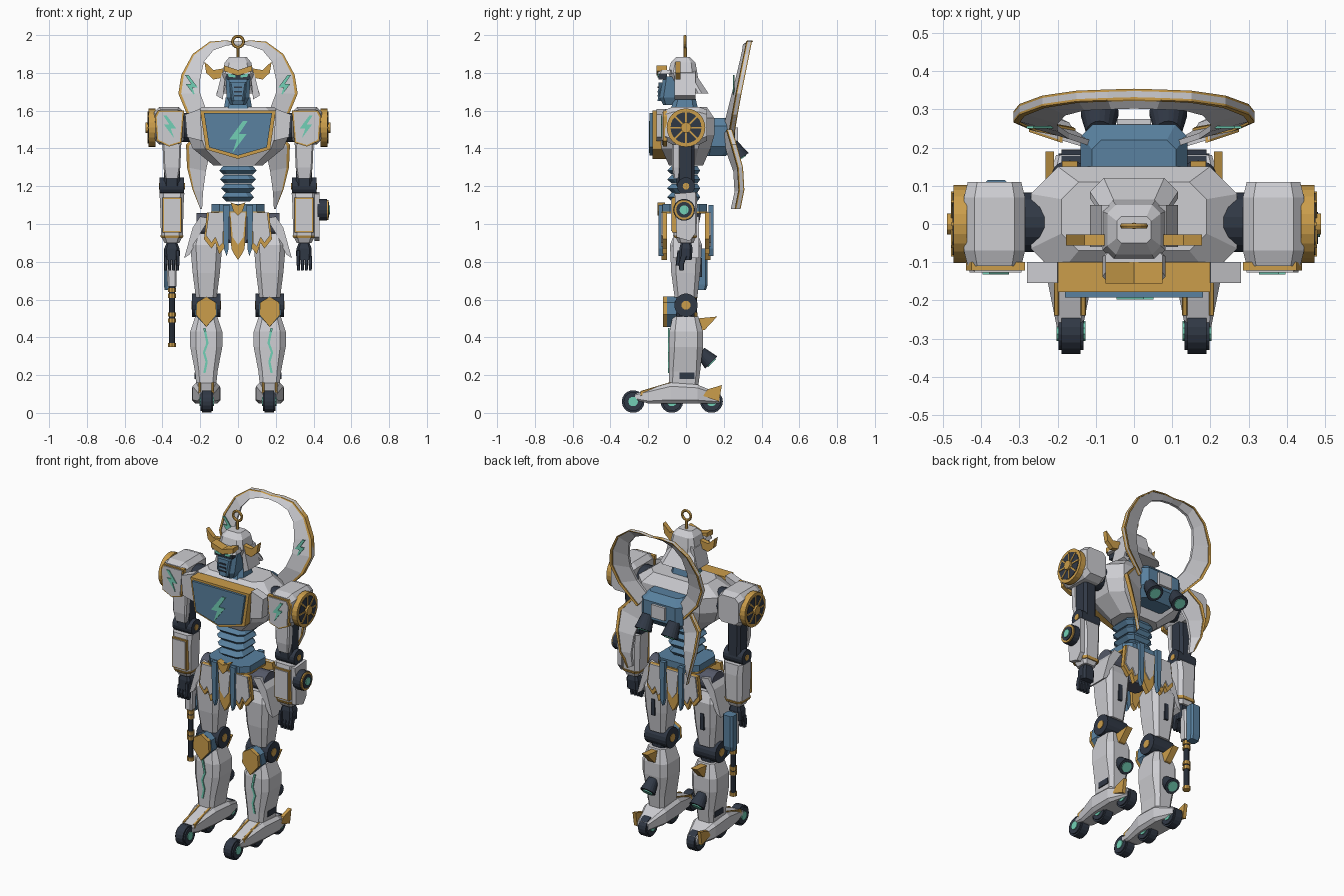
import bpy, bmesh, math
from mathutils import Vector, Matrix

cube = bpy.data.objects.get("Cube")
if cube:
    bpy.data.objects.remove(cube, do_unlink=True)


def material(name, r, g, b):
    m = bpy.data.materials.new(name)
    m.use_nodes = True
    m.diffuse_color = (r, g, b, 1)
    m.node_tree.nodes["Principled BSDF"].inputs["Base Color"].default_value = (r, g, b, 1)
    return m


white = material("armour white", .61, .61, .64)
blue = material("steel blue", .1, .22, .35)
gold = material("gold trim", .6, .34, .07)
dark = material("dark frame", .03, .04, .06)
mint = material("glowing mint", .17, .63, .47)
grey = material("joint grey", .09, .1, .14)


def finish(name, bm, mat, mirror=False):
    """Turn a bmesh into an object, optionally with a twin on the other side."""
    bmesh.ops.recalc_face_normals(bm, faces=bm.faces)
    for side in (("left_", "right_") if mirror else ("",)):
        if side == "right_":
            bmesh.ops.scale(bm, vec=(-1, 1, 1), verts=bm.verts)
            bmesh.ops.reverse_faces(bm, faces=bm.faces)
        mesh = bpy.data.meshes.new(side + name)
        bm.to_mesh(mesh)
        mesh.materials.append(mat)
        bpy.context.collection.objects.link(bpy.data.objects.new(side + name, mesh))
    bm.free()


def skin(bm, rings):
    """Join rings of points into a closed solid."""
    rows = [[bm.verts.new(p) for p in ring] for ring in rings]
    n = len(rows[0])
    for a, b in zip(rows, rows[1:]):
        for i in range(n):
            bm.faces.new((a[i], a[(i + 1) % n], b[(i + 1) % n], b[i]))
    bm.faces.new(rows[0])
    bm.faces.new(rows[-1])


def loft(name, mat, stations, cx=0, axis="z", cut=.35, mirror=False):
    """Chamfered boxes (position, half width, low, high) joined along an axis."""
    rings = []
    for w, hx, lo, hi in stations:
        hv, mid = (hi - lo) / 2, (hi + lo) / 2
        c = cut * min(hx, hv)
        quarter = [(hx, hv - c), (hx - c, hv)]
        pts = quarter + [(-u, v) for u, v in quarter[::-1]]
        pts += [(-u, -v) for u, v in pts]
        rings.append([(cx + u, v + mid, w) if axis == "z" else (cx + u, w, v + mid) for u, v in pts])
    bm = bmesh.new()
    skin(bm, rings)
    finish(name, bm, mat, mirror)


def prism(name, mat, pts, a, b, axis="y", mirror=False):
    """Outline in (x, z) or (y, z) pushed from a to b."""
    bm = bmesh.new()
    skin(bm, [[(u, w, v) if axis == "y" else (w, u, v) for u, v in pts] for w in (a, b)])
    finish(name, bm, mat, mirror)


def rect(x0, x1, z0, z1):
    return [(x0, z0), (x1, z0), (x1, z1), (x0, z1)]


def sym(half):
    """Complete an outline from its +x half, listed top to bottom."""
    return half + [(-x, z) for x, z in half[::-1] if x]


def shifted(pts, cx):
    return [(x + cx, z) for x, z in pts]


def cyl(name, mat, loc, r, depth, axis=(1, 0, 0), r2=None, segs=18, mirror=False):
    bm = bmesh.new()
    turn = Vector((0, 0, 1)).rotation_difference(Vector(axis)).to_matrix().to_4x4()
    bmesh.ops.create_cone(bm, cap_ends=True, segments=segs, radius1=r, radius2=r if r2 is None else r2,
                          depth=depth, matrix=Matrix.Translation(loc) @ turn)
    finish(name, bm, mat, mirror)


def bolt(name, cx, cz, size, y, mirror=False):
    shape = [(.15, .5), (-.27, -.07), (-.03, -.07), (-.18, -.5), (.27, .1), (.03, .1), (.3, .5)]
    prism(name, mint, [(cx + u * size, cz + v * size) for u, v in shape], y, y + .006, mirror=mirror)


def wing(name, stations):
    """Curved blade: outer and inner edge points with a gold outer rim."""
    for part, mat, end, t in (("blade", white, 1, .008), ("rim", gold, .13, .014)):
        rings = []
        for xo, zo, xi, zi, y in stations:
            outer, inner = Vector((xo, y, zo)), Vector((xi, y - .03, zi))
            inner = outer.lerp(inner, end)
            off = Vector((0, t, 0))
            rings.append([outer + off, inner + off, inner - off, outer - off])
        bm = bmesh.new()
        skin(bm, rings)
        finish(name + "_" + part, bm, mat, True)


# Head
loft("helmet", white, [(1.73, .075, -.06, .07), (1.8, .082, -.095, .06), (1.855, .07, -.08, .05), (1.885, .045, -.05, .02)])
loft("neck_guard", white, [(1.69, .115, .03, .12), (1.78, .08, -.01, .06)], cut=.8)
prism("cheek_flap", white, [(.065, 1.81), (.085, 1.8), (.115, 1.68), (.08, 1.66)], -.06, .05, mirror=True)
loft("face", blue, [(1.63, .04, -.12, -.03), (1.67, .06, -.14, -.02), (1.78, .066, -.12, -.02)])
prism("eye_band", dark, rect(-.06, .06, 1.765, 1.8), -.145, -.1)
prism("eye", mint, [(.012, 1.775), (.05, 1.78), (.055, 1.797), (.015, 1.787)], -.152, -.144, mirror=True)
loft("mouth_guard", blue, [(1.65, .03, -.15, -.1), (1.75, .045, -.145, -.1)])
for i in range(3):
    prism("mouth_slot", dark, rect(-.022, .022, 1.675 + i * .022, 1.683 + i * .022), -.152, -.146)
loft("brim", white, [(1.795, .083, -.152, -.07), (1.815, .075, -.14, -.07)])
prism("brow_band", gold, sym([(0, 1.815), (.075, 1.84), (.075, 1.81), (0, 1.785)]), -.156, -.1)
prism("horn", gold, [(.06, 1.78), (.07, 1.825), (.13, 1.815), (.178, 1.86), (.168, 1.8), (.13, 1.765)], -.056, -.028, mirror=True)
loft("neck", blue, [(1.58, .08, -.09, .07), (1.67, .065, -.06, .05)])
cyl("ring_post", gold, (0, -.005, 1.905), .009, .06, (0, 0, 1), segs=8)
bpy.ops.mesh.primitive_torus_add(location=(0, -.005, 1.965), rotation=(math.pi / 2, 0, 0),
                                 major_radius=.029, minor_radius=.008, major_segments=18, minor_segments=6)
bpy.context.object.name = "top_ring"
bpy.context.object.data.materials.append(gold)

# Torso and backpack
loft("torso", white, [(1.31, .13, -.09, .09), (1.4, .24, -.13, .13), (1.47, .27, -.135, .15), (1.56, .27, -.135, .15), (1.62, .19, -.07, .11)], cut=.5)
panel = sym([(.2, 1.6), (.17, 1.395), (0, 1.345)])
prism("chest_frame", gold, panel, -.178, -.1)
prism("chest_panel", blue, [(x * .9, 1.49 + (z - 1.49) * .88) for x, z in panel], -.192, -.17)
bolt("chest_bolt", 0, 1.46, .17, -.197)
prism("collar_plate", white, [(.2, 1.61), (.28, 1.58), (.27, 1.46), (.19, 1.44)], -.155, -.1, mirror=True)
loft("backpack", blue, [(1.36, .1, .1, .21), (1.41, .14, .1, .26), (1.52, .14, .1, .26), (1.56, .11, .1, .22)], cut=.4)
prism("backpack_plate", white, rect(-.045, .045, 1.43, 1.51), .25, .275)
down = (0, .55, -.83)
cyl("back_thruster", dark, (.09, .265, 1.385), .035, .09, down, .05, mirror=True)
cyl("back_thruster_glow", mint, (.09, .29, 1.347), .032, .008, down, mirror=True)

# Wings
wing("upper_wing", [(0, 1.965, 0, 1.95, .34), (.07, 1.972, .06, 1.945, .338), (.15, 1.965, .13, 1.92, .335),
                    (.24, 1.9, .18, 1.86, .322), (.3, 1.79, .2, 1.77, .3), (.316, 1.69, .2, 1.69, .28),
                    (.27, 1.58, .17, 1.61, .26), (.16, 1.46, .11, 1.53, .24)])
bolt("wing_bolt", .245, 1.73, .12, .25, True)
wing("lower_wing", [(.2, 1.5, .1, 1.47, .23), (.275, 1.42, .15, 1.37, .255), (.27, 1.3, .17, 1.28, .288),
                    (.24, 1.18, .185, 1.17, .295), (.2, 1.08, .19, 1.08, .275)])

# Waist, belt and skirt
for i in range(4):
    z = 1.12 + i * .047
    w = .075 + i * .005
    loft("waist_rib", blue, [(z, w - .012, -.075, .06), (z + .022, w + .01, -.1, .075), (z + .046, w - .012, -.075, .06)])
loft("belt", blue, [(1.065, .14, -.125, .11), (1.105, .14, -.125, .11)])
loft("belt_trim", gold, [(1.055, .143, -.128, .113), (1.066, .143, -.128, .113)])
loft("pelvis", grey, [(.9, .06, -.05, .05), (1.06, .11, -.08, .08)])
prism("buckle", gold, sym([(0, 1.1), (.04, 1.115), (.025, 1.07), (0, 1.045)]), -.15, -.11)
for place, s in (("front", -1), ("back", 1)):
    prism(place + "_centre_trim", gold, sym([(.045, 1.06), (.035, .87), (.02, .84), (0, .81)]), s * .1, s * .13)
    prism(place + "_centre_flap", white, sym([(.04, 1.06), (.028, .93), (0, .89)]), s * .12, s * .135)
    prism(place + "_blue_strip", blue, [(.045, 1.1), (.08, 1.1), (.075, .87), (.06, .83), (.05, .87)], s * .12, s * .145, mirror=True)
    prism(place + "_side_trim", gold, [(.07, 1.06), (.165, 1.06), (.18, .92), (.14, .87), (.12, .9), (.1, .84), (.075, .87)], s * .1, s * .125, mirror=True)
    prism(place + "_side_flap", white, [(.075, 1.06), (.155, 1.06), (.17, .94), (.14, .9), (.12, .93), (.1, .88), (.08, .9)], s * .11, s * .133, mirror=True)
cyl("hip_joint", grey, (.16, 0, 1), .06, .12, mirror=True)
prism("hip_plate", white, [(.15, 1.03), (.2, 1.04), (.24, .98), (.285, .82), (.255, .84), (.2, .95)], -.07, .07, mirror=True)

# Legs
LEG = .168
loft("thigh", white, [(.61, .055, -.06, .06), (.74, .072, -.078, .075), (.89, .085, -.085, .085), (.95, .062, -.06, .06)], LEG, mirror=True)
prism("thigh_slot", dark, rect(LEG - .012, LEG + .012, .72, .82), .07, .085, mirror=True)
loft("knee_core", dark, [(.46, .045, -.05, .045), (.66, .045, -.05, .045)], LEG, mirror=True)
cyl("knee_joint", dark, (LEG, 0, .57), .062, .15, mirror=True)
cyl("knee_hub", gold, (LEG, 0, .57), .024, .156, mirror=True)
cap = sym([(0, .615), (.05, .585), (.055, .52), (0, .455)])
prism("knee_guard", blue, shifted([(x * 1.1, z) for x, z in cap], LEG), -.1, -.05, mirror=True)
prism("knee_cap", gold, shifted(cap, LEG), -.122, -.09, mirror=True)
loft("shin", white, [(.14, .052, -.09, .065), (.22, .06, -.09, .075), (.35, .085, -.09, .09), (.43, .085, -.088, .09), (.51, .058, -.07, .065)], LEG, mirror=True)
zig = [(.004, .45), (-.012, .37), (.006, .32), (-.008, .27), (.004, .21)]
prism("shin_line", mint, shifted(zig + [(x + .012, z) for x, z in zig[::-1]], LEG), -.096, -.087, mirror=True)
prism("shin_vent", dark, rect(-.035, .045, .18, .215), LEG + .05, LEG + .062, "x", True)
prism("calf_spike", gold, [(.06, .43), (.06, .5), (.165, .51), (.1, .44)], LEG - .02, LEG + .02, "x", True)
aft = (0, .7, -.7)
cyl("calf_thruster", dark, (LEG, .105, .295), .03, .08, aft, .046, mirror=True)
cyl("calf_thruster_glow", mint, (LEG, .135, .265), .03, .008, aft, mirror=True)

# Feet with three wheels each
loft("foot", white, [(-.27, .034, .07, .1), (-.2, .048, .05, .125), (-.08, .072, .05, .16), (.06, .075, .05, .15),
                     (.12, .055, .05, .125), (.18, .036, .05, .1)], LEG, "y", mirror=True)
for dx in (-.035, .035):
    loft("foot_stripe", gold, [(-.24, .007, .09, .116), (-.07, .007, .14, .167)], LEG + dx, "y", mirror=True)
for y in (-.28, -.075, .135):
    cyl("foot_tyre", dark, (.165, y, .06), .06, .05, mirror=True)
    cyl("foot_tyre_tread", dark, (.165, y, .06), .05, .066, mirror=True)
    cyl("foot_wheel_hub", mint, (.165, y, .06), .026, .076, segs=10, mirror=True)
prism("heel_spike", gold, [(.09, .09), (.115, .125), (.19, .147), (.175, .06)], .21, .232, "x", True)

# Shoulders
ARM = .35
cyl("shoulder_joint", dark, (.27, .005, 1.51), .078, .09, mirror=True)
loft("shoulder", white, [(-.11, .07, 1.44, 1.605), (-.07, .08, 1.42, 1.62), (.07, .08, 1.42, 1.62), (.11, .07, 1.44, 1.605)], .365, "y", mirror=True)
badge = [(.285, 1.6), (.425, 1.6), (.44, 1.57), (.43, 1.44), (.365, 1.41), (.3, 1.43)]
prism("shoulder_badge_trim", gold, badge, -.122, -.1, mirror=True)
prism("shoulder_badge", white, [(.362 + (x - .362) * .88, 1.51 + (z - 1.51) * .92) for x, z in badge], -.127, -.11, mirror=True)
bolt("shoulder_bolt", .36, 1.515, .12, -.132, True)
cyl("shoulder_wheel_rim", gold, (.455, 0, 1.51), .102, .035, segs=24, mirror=True)
cyl("shoulder_wheel_face", dark, (.458, 0, 1.51), .082, .035, segs=24, mirror=True)
bm = bmesh.new()
for i in range(4):
    bmesh.ops.create_cube(bm, size=1, matrix=Matrix.Translation((.462, 0, 1.51)) @ Matrix.Rotation(i * math.pi / 4, 4, "X")
                          @ Matrix.Diagonal((.035, .17, .009, 1)))
finish("shoulder_wheel_spokes", bm, gold, True)
cyl("shoulder_wheel_hub", gold, (.465, 0, 1.51), .028, .05, segs=12, mirror=True)

# Arms and hands
loft("upper_arm", dark, [(1.2, .042, -.05, .045), (1.45, .045, -.05, .045)], ARM, mirror=True)
loft("upper_arm_plate", white, [(1.24, .035, -.065, -.03), (1.3, .045, -.075, -.03), (1.43, .05, -.075, -.03)], ARM, mirror=True)
cyl("elbow", dark, (ARM, 0, 1.2), .047, .13, mirror=True)
cyl("elbow_hub", gold, (ARM, 0, 1.2), .018, .137, segs=10, mirror=True)
loft("forearm", white, [(.9, .04, -.04, .04), (.94, .058, -.06, .055), (1.1, .062, -.068, .06), (1.165, .066, -.06, .055)], ARM, mirror=True)
loft("cuff", gold, [(.925, .055, -.06, .055), (.94, .063, -.066, .06)], ARM, mirror=True)
prism("forearm_panel_trim", gold, rect(.3, .4, .955, 1.14), -.074, -.05, mirror=True)
prism("forearm_panel", white, rect(.307, .393, .963, 1.132), -.079, -.05, mirror=True)
loft("palm", dark, [(.81, .038, -.035, .03), (.87, .04, -.035, .035), (.91, .025, -.025, .025)], ARM, mirror=True)
for i in range(4):
    loft("finger", dark, [(.755, .007, -.035, -.012), (.79, .009, -.04, -.01), (.83, .009, -.03, .005)], .32 + i * .021, mirror=True)
loft("thumb", dark, [(.78, .009, -.055, -.03), (.86, .01, -.045, -.02)], .318, mirror=True)

# Left forearm launcher
prism("launcher_plate", white, [(-.06, 1.16), (.05, 1.17), (.05, .95), (.02, .91), (-.05, .93)], .405, .432, "x")
for part, mat, r, end in (("body", dark, .058, .47), ("rim", gold, .054, .478), ("face", dark, .042, .482), ("lens", mint, .024, .487)):
    cyl("launcher_" + part, mat, ((.42 + end) / 2, -.01, 1.075), r, end - .42)

# Right hand baton
cyl("baton", dark, (-ARM, .04, .6), .017, .5, (0, 0, 1), segs=10)
for z in (.36, .49, .52, .62, .65):
    cyl("baton_band", gold, (-ARM, .04, z), .022, .022, (0, 0, 1), segs=10)
loft("baton_guard", white, [(.67, .024, .01, .06), (.86, .028, .01, .06)], -ARM)
loft("baton_case", blue, [(.65, .028, .055, .105), (.68, .033, .055, .115), (.87, .033, .055, .115)], -.36)
